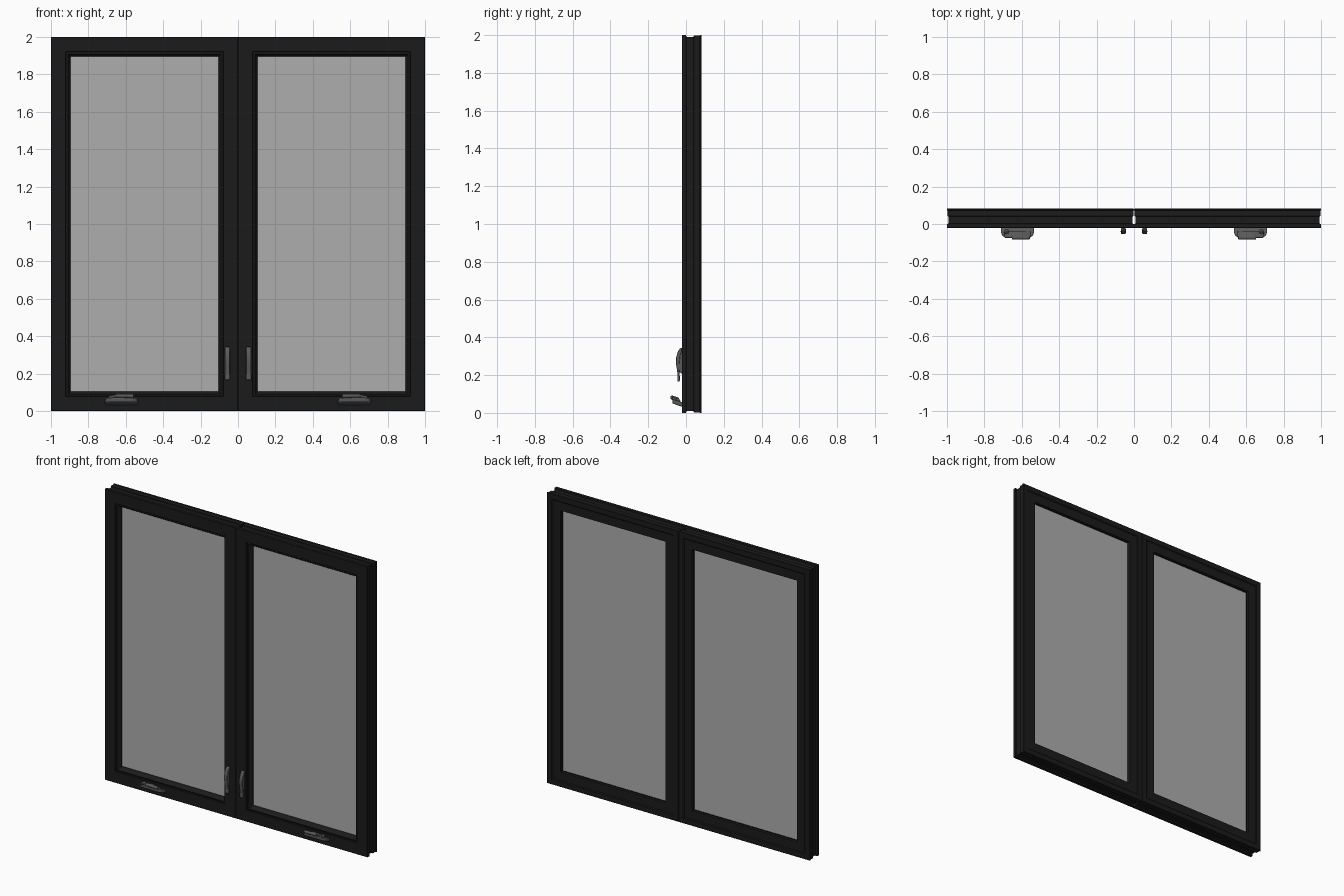
import bpy, bmesh, math
from mathutils import Vector

if "Cube" in bpy.data.objects:
    bpy.data.objects.remove(bpy.data.objects["Cube"])


def material(name, rgba):
    m = bpy.data.materials.new(name)
    m.diffuse_color = rgba
    m.use_nodes = True
    m.node_tree.nodes["Principled BSDF"].inputs["Base Color"].default_value = m.diffuse_color
    return m


BLACK = material("black_frame", (0.011, 0.011, 0.011, 1))
SEAL = material("dark_seal", (0.006, 0.006, 0.006, 1))
METAL = material("grey_metal", (0.1, 0.1, 0.1, 1))
GLASS = material("tinted_glass", (0.42, 0.42, 0.42, 0.3))


def finish(name, bm, mat, bevel=0.0):
    bmesh.ops.recalc_face_normals(bm, faces=bm.faces)
    me = bpy.data.meshes.new(name)
    bm.to_mesh(me)
    bm.free()
    me.materials.append(mat)
    ob = bpy.data.objects.new(name, me)
    bpy.context.collection.objects.link(ob)
    if bevel:
        b = ob.modifiers.new("bevel", 'BEVEL')
        b.width, b.segments, b.limit_method = bevel, 3, 'ANGLE'
        bpy.ops.object.select_all(action='DESELECT')
        ob.select_set(True)
        bpy.context.view_layer.objects.active = ob
        bpy.ops.object.shade_smooth_by_angle(angle=math.radians(40))
    return ob


def mitred_frame(name, cx, profile, mat):
    """Sweep a closed (inset, y) profile round a 1 x 2 rectangle."""
    bm = bmesh.new()
    rings = []
    for sx, sz in ((-1, -1), (1, -1), (1, 1), (-1, 1)):
        rings.append([bm.verts.new((cx + sx * (0.5 - d), y, 1 + sz * (1 - d)))
                      for d, y in profile])
    n = len(profile)
    for i in range(4):
        a, b = rings[i], rings[(i + 1) % 4]
        for j in range(n):
            k = (j + 1) % n
            bm.faces.new((a[j], a[k], b[k], b[j]))
    return finish(name, bm, mat)


def prism(name, pts, place, lo, hi, mat, bevel=0.0):
    """Extrude a 2D outline; place(u, v, w) maps it into the model."""
    bm = bmesh.new()
    a = [bm.verts.new(place(u, v, lo)) for u, v in pts]
    b = [bm.verts.new(place(u, v, hi)) for u, v in pts]
    bm.faces.new(a)
    bm.faces.new(b)
    for i in range(len(pts)):
        j = (i + 1) % len(pts)
        bm.faces.new((a[i], a[j], b[j], b[i]))
    return finish(name, bm, mat, bevel)


def cylinder(name, start, end, r, mat, bevel=0.0):
    start, end = Vector(start), Vector(end)
    axis = end - start
    bm = bmesh.new()
    bmesh.ops.create_cone(bm, cap_ends=True, segments=20, radius1=r, radius2=r,
                          depth=axis.length)
    rot = axis.to_track_quat('Z', 'Y')
    for v in bm.verts:
        v.co = rot @ v.co + (start + end) / 2
    return finish(name, bm, mat, bevel)


# Cross-sections as (inset from outer edge, y)
FRAME = [(0.002, -0.022), (0.078, -0.022), (0.08, -0.02), (0.08, -0.01),
         (0.042, -0.01), (0.042, 0.078), (0.036, 0.083), (0.003, 0.083),
         (0, 0.08), (0, 0.074), (0.003, 0.072), (0.003, 0.042), (0.009, 0.04),
         (0.009, 0.002), (0, 0), (0, -0.02)]
SASH = [(0.042, -0.008), (0.087, -0.008), (0.09, -0.003), (0.09, 0.015),
        (0.104, 0.018), (0.104, 0.07), (0.101, 0.078), (0.042, 0.078)]
BEAD = [(0.082, -0.014), (0.09, -0.016), (0.094, -0.01), (0.105, 0.006),
        (0.105, 0.022), (0.082, 0.022)]
GASKET = [(0.1, 0.06), (0.107, 0.06), (0.107, 0.066), (0.1, 0.066)]

for s, side in ((-1, "left"), (1, "right")):
    cx = 0.5 * s
    mitred_frame(side + "_outer_frame", cx, FRAME, BLACK)
    mitred_frame(side + "_sash", cx, SASH, BLACK)
    mitred_frame(side + "_glazing_bead", cx, BEAD, BLACK)
    mitred_frame(side + "_gasket", cx, GASKET, SEAL)

    # Sealed glass unit
    prism(side + "_glass", [(-0.397, 0.103), (0.397, 0.103), (0.397, 1.897), (-0.397, 1.897)],
          lambda u, v, w: (cx + u, w, v), 0.02, 0.062, GLASS)

    # Lock lever: curved housing, handle and thumb end
    lx = 0.057 * s
    side_on = lambda u, v, w: (lx + w, u, v)
    prism(side + "_lock_housing", [(-0.018, 0.205), (-0.034, 0.215), (-0.042, 0.24),
          (-0.044, 0.275), (-0.038, 0.315), (-0.028, 0.338), (-0.018, 0.345)],
          side_on, -0.009, 0.009, METAL, 0.003)
    prism(side + "_lock_lever", [(-0.022, 0.345), (-0.034, 0.34), (-0.045, 0.32),
          (-0.053, 0.29), (-0.053, 0.26), (-0.048, 0.23), (-0.044, 0.2),
          (-0.043, 0.17), (-0.035, 0.168), (-0.034, 0.2), (-0.036, 0.23),
          (-0.036, 0.26), (-0.03, 0.31), (-0.022, 0.32)],
          side_on, -0.013, 0.013, METAL, 0.004)
    prism(side + "_lock_thumb_end", [(-0.046, 0.166), (-0.046, 0.2), (-0.033, 0.2),
          (-0.033, 0.166)], side_on, -0.014, 0.014, METAL, 0.005)

    # Crank operator: tilted cover, folded arched arm, pivot and knob
    kx = 0.623 * s
    tilt = lambda u, v, w: (kx + u * s, v, w - 0.35 * (v + 0.02))
    prism(side + "_crank_cover", [(-0.088, -0.018), (-0.088, -0.045), (-0.082, -0.062),
          (-0.066, -0.072), (0.066, -0.072), (0.082, -0.062), (0.088, -0.045),
          (0.088, -0.018)], tilt, 0.032, 0.056, METAL, 0.005)
    top = [(-0.07 + 0.14 * i / 10, 0.061 + 0.013 * math.sin(math.pi * i / 10))
           for i in range(11)]
    low = [(u, z - 0.014) for u, z in reversed(top)]
    prism(side + "_crank_arm", top + low,
          lambda u, v, w: (kx + u * s, w, v - 0.35 * (w + 0.02)),
          -0.074, -0.04, METAL, 0.004)
    cylinder(side + "_crank_pivot", (kx + 0.058 * s, -0.04, 0.055),
             (kx + 0.058 * s, -0.052, 0.076), 0.013, METAL, 0.002)
    cylinder(side + "_crank_knob", (kx - 0.066 * s, -0.073, 0.08),
             (kx + 0.03 * s, -0.073, 0.082), 0.01, METAL, 0.004)
